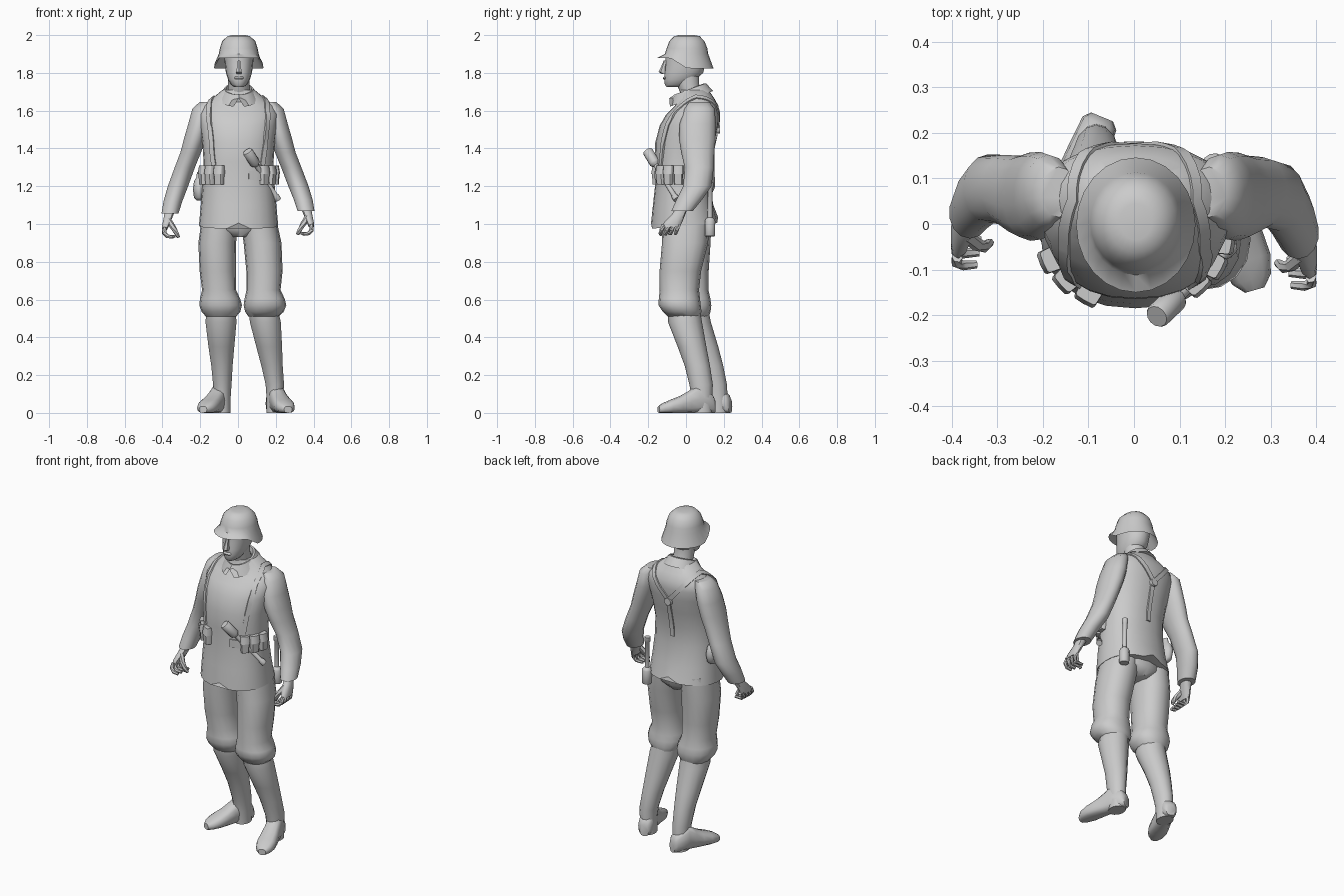
import bpy, bmesh, math
from mathutils import Vector, Matrix
from mathutils.bvhtree import BVHTree

grey = bpy.data.materials.new("plain grey")
grey.diffuse_color = (0.6, 0.6, 0.6, 1)


def skin(name, loops):
    """Skin a list of point loops into a closed object."""
    bm = bmesh.new()
    vs = [[bm.verts.new(p) for p in loop] for loop in loops]
    n = len(vs[0])
    for a, b in zip(vs, vs[1:]):
        for i in range(n):
            bm.faces.new((a[i], a[(i + 1) % n], b[(i + 1) % n], b[i]))
    bm.faces.new(vs[0])
    bm.faces.new(vs[-1])
    bmesh.ops.recalc_face_normals(bm, faces=bm.faces)
    me = bpy.data.meshes.new(name)
    bm.to_mesh(me)
    bm.free()
    me.materials.append(grey)
    ob = bpy.data.objects.new(name, me)
    bpy.context.collection.objects.link(ob)
    return ob


def loft(name, rings, n=16, p=2.0, dz=None, mat=Matrix()):
    """Horizontal superellipse rings (x, y, z, rx, ry); first vertex faces front."""
    loops = []
    for k, (x, y, z, rx, ry) in enumerate(rings):
        loop = []
        for i in range(n):
            a = -math.pi / 2 + i * 2 * math.pi / n
            c, s = math.cos(a), math.sin(a)
            c, s = [math.copysign(abs(v) ** (2 / p), v) for v in (c, s)]
            d = dz(k, i, s) if dz else 0
            loop.append(mat @ Vector((x + rx * c, y + ry * s, z + d)))
        loops.append(loop)
    return skin(name, loops)


def tube(name, pts, radii, n=8):
    pts = [Vector(p) for p in pts]
    loops = []
    for k, p in enumerate(pts):
        t = pts[min(k + 1, len(pts) - 1)] - pts[max(k - 1, 0)]
        q = t.to_track_quat('Z', 'Y')
        loops.append([p + q @ Vector((radii[k] * math.cos(i * 2 * math.pi / n),
                                      radii[k] * math.sin(i * 2 * math.pi / n), 0)) for i in range(n)])
    return skin(name, loops)


# jacket: rows of z, half width, front y, back y
rows = [(0.99, .21, -.185, .17), (1.1, .2, -.175, .145), (1.22, .19, -.162, .125),
        (1.33, .185, -.165, .128), (1.43, .192, -.163, .15), (1.52, .205, -.14, .17),
        (1.58, .212, -.105, .177), (1.625, .195, -.06, .172), (1.665, .14, -.035, .15),
        (1.71, .085, -.03, .12)]
jacket = loft("jacket", [(.003, (f + b) / 2, z, w, (b - f) / 2) for z, w, f, b in rows], 24, 2.25,
              lambda k, i, s: (.015 * s + (.03 if i in (0, 12) else 0)) if k == 0 else 0)
tree = BVHTree.FromPolygons([v.co for v in jacket.data.vertices],
                            [p.vertices for p in jacket.data.polygons])

# collar with two front points
loft("collar", [(.004, .02, 1.66, .06, .065), (.004, .02, 1.715, .068, .075),
                (.004, .022, 1.715, .078, .084), (.004, .027, 1.662, .108, .116)], 24, 2,
     lambda k, i, s: (.03 * s if k < 3 else .042 * s + (.045 if i == 0 else 0)))

# neck, head, nose, chin
loft("neck", [(.005, .045, 1.66, .06, .06), (.005, .01, 1.74, .057, .06), (.005, .005, 1.8, .057, .065)])
loft("head", [(.005, -.06, 1.725, .025, .042), (.005, -.05, 1.738, .042, .062), (.005, -.032, 1.765, .058, .083),
              (.005, -.012, 1.80, .069, .103), (.005, -.004, 1.84, .074, .104),
              (.005, 0, 1.9, .08, .108)], 16, 2.2)
loft("nose", [(.005, -.115, 1.795, .014, .014), (.005, -.122, 1.805, .017, .024),
              (.005, -.117, 1.835, .011, .014), (.005, -.108, 1.865, .01, .01)], 6)
loft("lips", [(.005, -.108, 1.762, .02, .008), (.005, -.112, 1.772, .026, .011),
              (.005, -.108, 1.782, .02, .008)], 8)


# helmet: brim is high at the front and low over ears and nape
def brim(k, i, s):
    return .057 * max(0, min(1, (.05 - s) / .6)) if k == 5 else 0


loft("helmet", [(.004, .005, 2.0, .035, .04), (.004, .005, 1.994, .06, .068), (.004, .005, 1.968, .088, .093),
                (.004, .005, 1.93, .1, .108), (.004, .003, 1.9, .106, .115),
                (.004, -.002, 1.823, .131, .148), (.004, 0, 1.9, .09, .1)], 24, 2, brim)


# sleeves, cuffs and hands
def arm(side, s, dy, dz):
    rings = [(.165, .07, 1.645, .04, .055), (.188, .072, 1.61, .055, .08), (.205, .062, 1.53, .06, .096),
             (.228, .06, 1.45, .06, .097), (.25, .062, 1.38, .056, .088), (.282, .07, 1.3, .055, .077),
             (.32, .06, 1.2, .055, .075), (.345, .018, 1.13, .051, .068), (.36, -.02, 1.07, .046, .057)]
    f = [0, 0, 0, 0, 0, .1, .4, .75, 1]
    loft(side + "_sleeve", [(s * x, y + dy * k, z + dz * k, a, b)
                            for (x, y, z, a, b), k in zip(rings, f)], 14)

    def P(x, y, z):
        return (s * x, y + dy, z + dz)
    loft(side + "_palm", [P(.36, -.022, 1.085) + (.028, .032), P(.37, -.04, 1.05) + (.024, .036),
                          P(.382, -.068, 1.01) + (.02, .048), P(.388, -.078, .985) + (.014, .046)], 10, 2.5)
    for i in range(4):
        y = -.118 + i * .027
        r = .013 - .001 * abs(i - 1)
        tip = .03 * (i / 3)
        tube(side + "_finger", [P(.388, y, .995), P(.39, y - .012, .968), P(.374, y - .018, .95),
                                P(.345 - tip * .5, y - .016, .944 + tip * .2)], [r, r, r * .9, r * .7], 6)
    tube(side + "_thumb", [P(.368, -.07, 1.035), P(.345, -.09, 1.0), P(.328, -.095, .97), P(.315, -.085, .945)],
         [.016, .015, .013, .009], 6)


arm("right", 1, 0, 0)
arm("left", -1, .045, -.015)


# trousers, boot shafts and feet
def leg(side, tx, ty, bx, by, heel, toe):
    t = [(1.04, .095, .125), (.9, .1, .122), (.75, .096, .11), (.65, .09, .104), (.605, .106, .109),
         (.57, .113, .112), (.535, .102, .102), (.51, .08, .085)]
    loft(side + "_trouser", [(x, y, z, a, b) for (z, a, b), x, y in zip(t, tx, ty)], 16, 2.2)
    b = [(.54, .08, .085), (.48, .084, .09), (.35, .07, .076), (.25, .058, .067), (.15, .05, .062),
         (.08, .045, .055), (.0, .045, .055)]
    loft(side + "_boot", [(x, y, z, rx, ry) for (z, rx, ry), x, y in zip(b, bx, by)], 14)
    h, e = Vector(heel), Vector(toe)
    d = (e - h).normalized()
    up = Vector((0, 0, 1))
    m = Matrix((up.cross(d), up, d)).transposed().to_4x4()
    m.translation = h
    L = (e - h).length
    prof = [(0, .026, .07), (.05, .04, .1), (.3, .045, .15), (.45, .047, .118), (.6, .052, .092),
            (.78, .055, .07), (.92, .044, .052), (1, .022, .035)]
    loft(side + "_foot", [(0, hh / 2, u * L, w, hh / 2) for u, w, hh in prof], 12, 2.8, None, m)


leg("right", [.105, .13, .14, .135, .141, .143, .14, .135], [0, -.005, -.03, -.035, -.035, -.034, -.02, -.01],
    [.135, .145, .165, .18, .195, .195, .195], [-.01, -.005, .032, .06, .08, .085, .085],
    (.18, .15, 0), (.265, -.145, 0))
leg("left", [-.095, -.11, -.107, -.1, -.095, -.092, -.09, -.09], [.01, .008, .01, .015, .02, .022, .028, .035],
    [-.09, -.09, -.088, -.085, -.083, -.083, -.083], [.035, .042, .095, .13, .155, .165, .168],
    (-.07, .235, 0), (-.185, -.045, 0))
loft("trouser_seat", [(.01, .005, .93, .05, .1), (.01, .008, .97, .15, .13), (.01, .005, 1.06, .19, .14)], 16)


# shoulder straps laid onto the jacket
def strap(name, ctrl, w=.013, steps=5):
    ctrl = [Vector(c) for c in ctrl]
    path = [a.lerp(b, i / steps) for a, b in zip(ctrl, ctrl[1:]) for i in range(steps)] + [ctrl[-1]]
    hits = [tree.find_nearest(p)[:2] for p in path]
    loops = []
    for k, (p, nrm) in enumerate(hits):
        t = hits[min(k + 1, len(hits) - 1)][0] - hits[max(k - 1, 0)][0]
        side = t.cross(nrm).normalized() * w
        o, i = p + nrm * .007, p - nrm * .006
        loops.append([o - side, o + side, i + side, i - side])
    skin(name, loops)


for s, side in ((1, "right"), (-1, "left")):
    strap(side + "_strap", [(s * .15, -.17, 1.31), (s * .168, -.14, 1.48), (s * .165, -.07, 1.61),
                            (s * .15, .05, 1.69), (s * .1, .18, 1.62), (0, .2, 1.5)])
strap("back_strap", [(0, .2, 1.5), (0, .17, 1.27)])
tube("strap_ring", [(0, .16, 1.5), (0, .181, 1.5)], [.024, .022], 10)

# ammunition pouches around the waist, three each side, with lids
for s, side, angles in ((1, "right", (44, 62, 82)), (-1, "left", (30, 48, 67))):
    for deg in angles:
        a = math.radians(deg)
        m = Matrix.Translation((s * .188 * math.sin(a), -.018 - .145 * math.cos(a), 0)) \
            @ Matrix.Rotation(s * a, 4, 'Z')
        loft(side + "_pouch", [(0, -.003, 1.21, .022, .026), (0, -.005, 1.265, .024, .028),
                               (0, -.005, 1.266, .027, .031), (0, -.002, 1.31, .026, .026)], 12, 6, None, m)
strap("belt_piece", [(.06, -.2, 1.255), (.15, -.17, 1.255)], .024, 4)

# stick with a can head tucked in the front belt, another hanging behind the hip
head, tail = Vector((.05, -.203, 1.385)), Vector((.212, -.05, 1.13))
for name, a, b in (("front_stick", head, tail),
                   ("hip_stick", Vector((.178, .127, .935)), Vector((.172, .128, 1.22)))):
    L = (b - a).length
    at = [a + (b - a) * (u / L) for u in (0, .005, .082, .09, .1, L - .03, L - .025, L)]
    tube(name, at, [.025, .028, .028, .024, .013, .013, .017, .017], 12)

# water bottle on the left hip
loft("water_bottle", [(-.205, .03, 1.125, .015, .025), (-.205, .03, 1.14, .028, .042), (-.205, .03, 1.185, .034, .052),
                      (-.205, .03, 1.225, .028, .042), (-.205, .03, 1.25, .014, .018),
                      (-.205, .03, 1.275, .013, .016)], 12)

# smooth shading with crisp edges
bpy.ops.object.select_all(action='SELECT')
bpy.context.view_layer.objects.active = jacket
bpy.ops.object.shade_smooth_by_angle(angle=math.radians(45))
